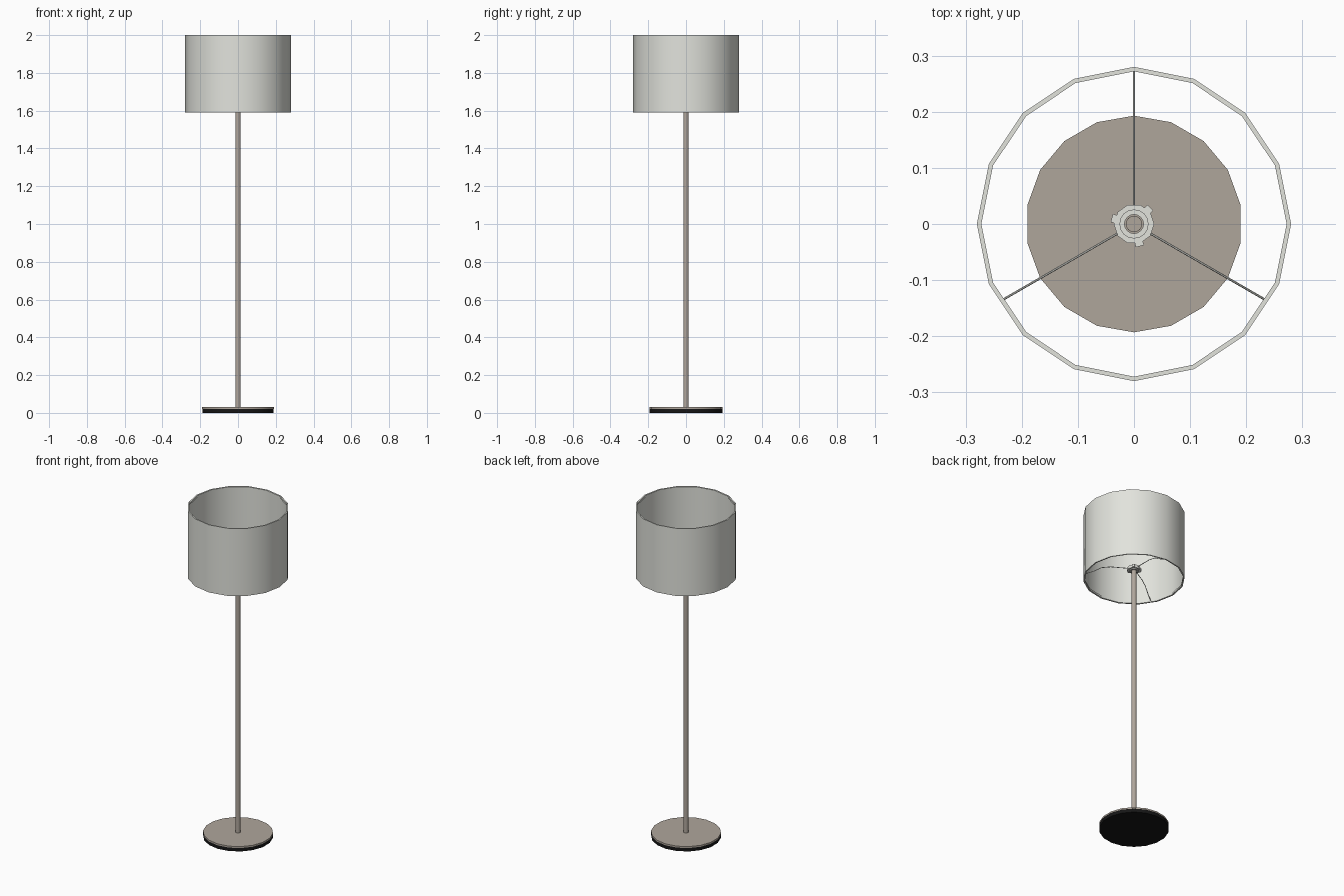
import bpy, bmesh, math
from mathutils import Vector, Matrix

cube = bpy.data.objects.get("Cube")
if cube:
    bpy.data.objects.remove(cube, do_unlink=True)


def material(name, rgb):
    m = bpy.data.materials.new(name)
    m.use_nodes = True
    m.diffuse_color = (*rgb, 1)
    m.node_tree.nodes["Principled BSDF"].inputs["Base Color"].default_value = (*rgb, 1)
    return m


fabric = material("off white", (0.76, 0.77, 0.72))
beige = material("warm grey metal", (0.43, 0.38, 0.33))
black = material("black felt", (0.008, 0.008, 0.008))


def finish(name, bm, mat):
    bmesh.ops.recalc_face_normals(bm, faces=bm.faces)
    mesh = bpy.data.meshes.new(name)
    bm.to_mesh(mesh)
    bm.free()
    mesh.materials.append(mat)
    ob = bpy.data.objects.new(name, mesh)
    bpy.context.collection.objects.link(ob)
    bpy.ops.object.select_all(action='DESELECT')
    ob.select_set(True)
    bpy.context.view_layer.objects.active = ob
    bpy.ops.object.shade_smooth_by_angle(angle=math.radians(40))
    return ob


def disc(name, radius, z0, z1, sides, mat):
    bm = bmesh.new()
    bmesh.ops.create_cone(bm, cap_ends=True, segments=sides, radius1=radius, radius2=radius,
                          depth=z1 - z0, matrix=Matrix.Translation((0, 0, (z0 + z1) / 2)))
    return finish(name, bm, mat)


def ring(name, inner, outer, z0, z1, sides, mat):
    # Closed rectangular section swept round the z axis
    bm = bmesh.new()
    section = [(outer, z0), (outer, z1), (inner, z1), (inner, z0)]
    loops = []
    for i in range(sides):
        a = math.tau * i / sides
        loops.append([bm.verts.new((r * math.cos(a), r * math.sin(a), z)) for r, z in section])
    for i in range(sides):
        p, q = loops[i], loops[(i + 1) % sides]
        for k in range(4):
            n = (k + 1) % 4
            bm.faces.new((p[k], q[k], q[n], p[n]))
    return finish(name, bm, mat)


# Foot and pole
disc("base_pad", 0.192, 0, 0.021, 18, black)
disc("base_plate", 0.193, 0.021, 0.03, 18, beige)
disc("pole", 0.0145, 0.03, 1.665, 16, beige)

# Drum shade with a folded band at each open end
BOTTOM, TOP = 1.59, 2.0
ring("shade", 0.277, 0.28, BOTTOM, TOP, 16, fabric)
ring("lower_rim", 0.272, 0.2775, BOTTOM + 0.001, BOTTOM + 0.012, 16, fabric)
ring("upper_rim", 0.272, 0.2775, TOP - 0.012, TOP - 0.001, 16, fabric)

# Fitting collar with three grip tabs
ring("collar", 0.019, 0.036, 1.645, 1.662, 10, fabric)
ring("collar_lip", 0.017, 0.026, 1.64, 1.668, 16, fabric)
for i in range(3):
    a = math.radians(45 + 120 * i)
    bm = bmesh.new()
    bmesh.ops.create_cube(bm, size=1, matrix=Matrix.Rotation(a, 4, 'Z')
                          @ Matrix.Translation((0.036, 0, 1.6535))
                          @ Matrix.Diagonal((0.01, 0.015, 0.017, 1)))
    finish(f"collar_tab_{i + 1}", bm, fabric)

# Bent spokes from the collar down to the lower rim
path = [(0.03, 1.655), (0.13, 1.655), (0.18, 1.645), (0.23, 1.615), (0.274, 1.597)]
for i in range(3):
    a = math.radians(90 + 120 * i)
    out, side = Vector((math.cos(a), math.sin(a), 0)), Vector((-math.sin(a), math.cos(a), 0))
    bm = bmesh.new()
    rows = []
    for r, z in path:
        c = out * r + Vector((0, 0, z))
        rows.append([bm.verts.new(c + 0.002 * (side * math.cos(t) + Vector((0, 0, math.sin(t)))))
                     for t in (math.tau * k / 6 for k in range(6))])
    for p, q in zip(rows, rows[1:]):
        for k in range(6):
            n = (k + 1) % 6
            bm.faces.new((p[k], p[n], q[n], q[k]))
    bm.faces.new(rows[0])
    bm.faces.new(rows[-1])
    finish(f"spoke_{i + 1}", bm, fabric)
